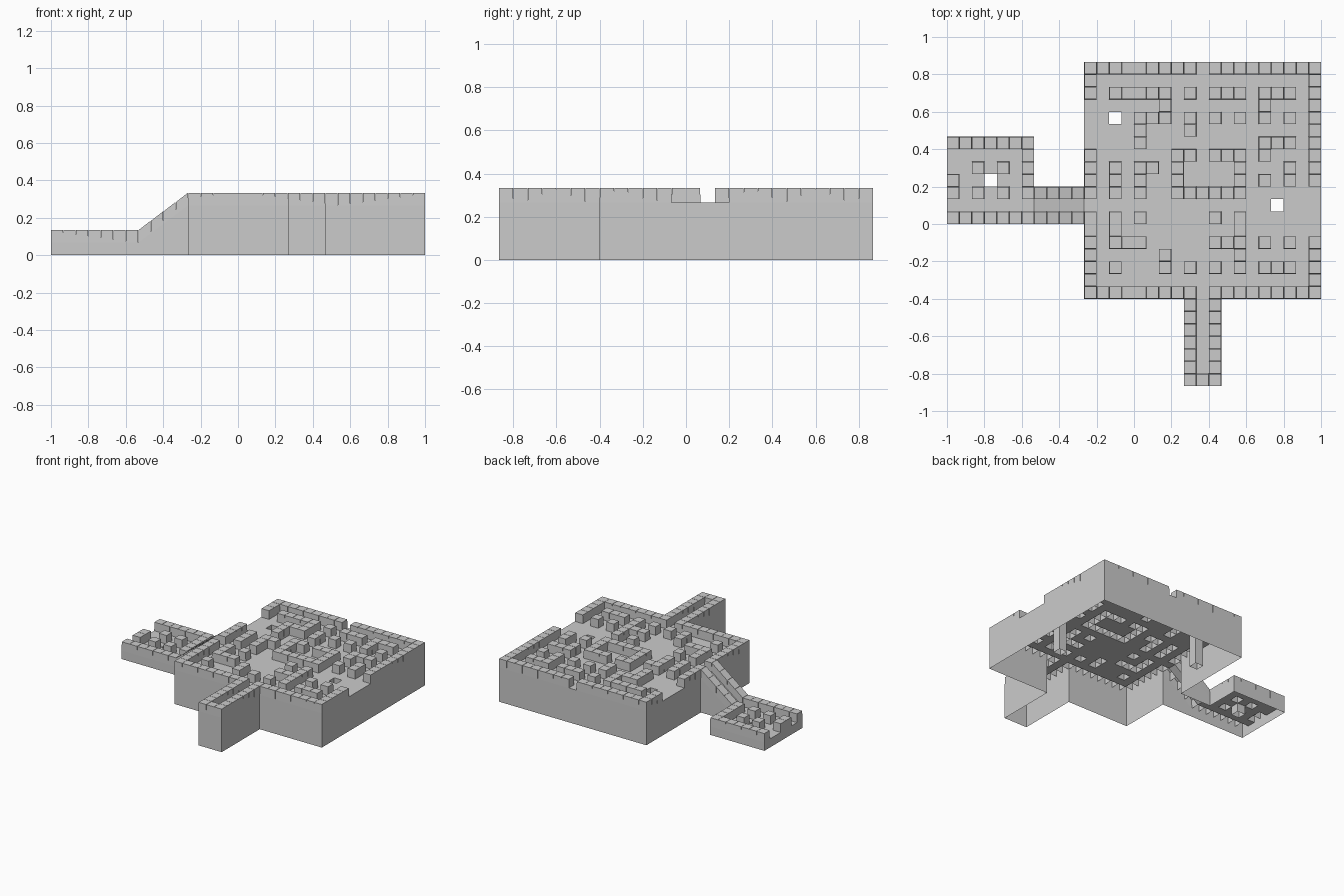
import bpy, bmesh

if "Cube" in bpy.data.objects:
    bpy.data.objects.remove(bpy.data.objects["Cube"])

U = 1 / 15           # side of one grid cell
W, H = 30, 26        # plan size in cells (column 0 is left, row 0 is back)
LOW, HIGH = U, 4 * U # floor heights of the lower annex and the main hall
TAPER = 0.0012       # slight inset of block tops, leaves fine seams between blocks


def rect(c, r, w, h):
    return {(c + i, r + j) for i in range(w) for j in range(h)}


def border(c, r, w, h):
    return rect(c, r, w, h) - rect(c + 1, r + 1, w - 2, h - 2)


def shift(group, dc, dr):
    return {(c + dc, r + dr) for c, r in group}


# Hall: outer wall with doorways, then the inner partitions
hall_walls = border(0, 0, 19, 19) - {(9, 0), (9, 18), (0, 11)}
hall_walls -= rect(0, 3, 1, 4) | rect(18, 10, 1, 4)
for c, r, n in ((2, 2, 5), (10, 2, 3), (14, 2, 3), (4, 4, 3), (14, 6, 3), (7, 7, 2),
                (10, 7, 3), (4, 8, 2), (7, 10, 6), (2, 14, 3), (10, 14, 3), (14, 16, 3)):
    hall_walls |= rect(c, r, n, 1)
for c, r, n in ((6, 2, 3), (14, 2, 3), (4, 4, 3), (8, 4, 2), (14, 6, 2), (7, 7, 4),
                (12, 7, 4), (2, 8, 3), (4, 8, 3), (16, 8, 2), (2, 12, 3), (12, 12, 5),
                (6, 15, 2)):
    hall_walls |= rect(c, r, 1, n)
# Hall: single pillars
hall_walls |= {(8, 2), (10, 4), (12, 4), (16, 4), (14, 9), (4, 12), (10, 12),
               (14, 14), (16, 14), (2, 16), (8, 16), (10, 16)}

# Annex: outer wall with openings, four pillars around a shaft
annex_walls = border(0, 0, 7, 7) - {(0, 1), (0, 2), (0, 5), (6, 5)}
annex_walls |= {(c, r) for c in (2, 4) for r in (2, 4)}

# Ramp and corridor: two side walls each, the corridor closed at its end
ramp_walls = rect(0, 0, 4, 1) | rect(0, 2, 4, 1)
corridor_walls = rect(0, 0, 1, 7) | rect(2, 0, 1, 7) | {(1, 6)}

# Each area: all cells that have a deck, and the cells that carry a block
AREAS = {
    "hall": (shift(rect(0, 0, 19, 19) - {(2, 4), (15, 11)}, 11, 0),
             shift(hall_walls, 11, 0)),
    "annex": (shift(rect(0, 0, 7, 7) - {(3, 3)}, 0, 6), shift(annex_walls, 0, 6)),
    "ramp": (rect(7, 10, 4, 3), shift(ramp_walls, 7, 10)),
    "corridor": (rect(19, 19, 3, 7), shift(corridor_walls, 19, 19)),
}
solid = set().union(*(deck for deck, walls in AREAS.values()))


def floor_z(i):
    """Floor height at column line i: low annex, sloping ramp, high hall."""
    t = min(max((i - 7) / 4, 0), 1)
    return LOW + t * (HIGH - LOW)


def corners(c, r):
    """Counter-clockwise plan corners of a cell, with the floor height at each."""
    return [((i - W / 2) * U, (H / 2 - j) * U, floor_z(i))
            for i, j in ((c, r + 1), (c + 1, r + 1), (c + 1, r), (c, r))]


def make_object(name, polys, weld=True):
    bm = bmesh.new()
    for poly in polys:
        bm.faces.new([bm.verts.new(p) for p in poly])
    if weld:
        bmesh.ops.remove_doubles(bm, verts=bm.verts, dist=1e-5)
    mesh = bpy.data.meshes.new(name)
    bm.to_mesh(mesh)
    bm.free()
    bpy.context.collection.objects.link(bpy.data.objects.new(name, mesh))


def block(c, r):
    """Open-bottomed wall block standing on the floor line."""
    base = corners(c, r)
    mx = sum(p[0] for p in base) / 4
    my = sum(p[1] for p in base) / 4
    k = 1 - 2 * TAPER / U
    top = [(mx + (x - mx) * k, my + (y - my) * k, z + U) for x, y, z in base]
    sides = [[base[i], base[(i + 1) % 4], top[(i + 1) % 4], top[i]] for i in range(4)]
    return [top] + sides


def skirt(c, r):
    """Vertical panels down to the ground where a cell borders empty space."""
    q = corners(c, r)
    for i, (dc, dr) in enumerate(((0, 1), (1, 0), (0, -1), (-1, 0))):
        if (c + dc, r + dr) not in solid:
            a, b = q[i], q[(i + 1) % 4]
            yield [(a[0], a[1], 0), (b[0], b[1], 0), b, a]


# Build each area: floor, wall blocks, and outer skirt with shaft linings
for area, (deck, walls) in AREAS.items():
    make_object(area + "_floor", [corners(*p) for p in sorted(deck - walls)])
    make_object(area + "_wall_blocks", [f for p in sorted(walls) for f in block(*p)], weld=False)
    make_object(area + "_skirt", [f for p in sorted(deck) for f in skirt(*p)])
